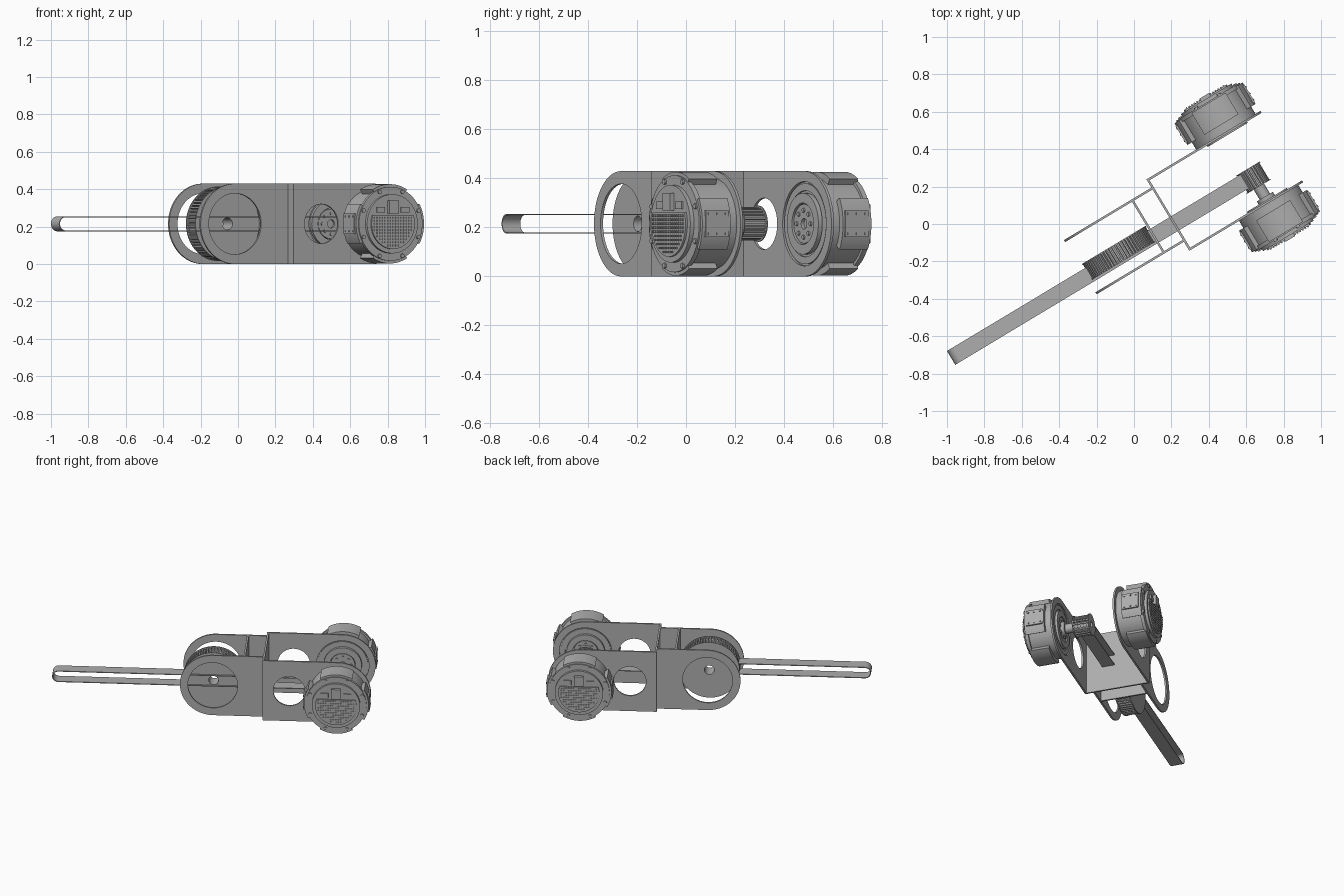
import bpy, bmesh, math
from mathutils import Matrix, Vector

if "Cube" in bpy.data.objects:
    bpy.data.objects.remove(bpy.data.objects["Cube"])

TURN = Matrix.Rotation(math.radians(31), 4, 'Z')   # the arm lies diagonally
MID = 0.215          # height of every axle, and the plate end radius
ELBOW, WRIST = 0.675, -0.15   # axle positions along the arm
T = 0.012            # sheet thickness

grey = bpy.data.materials.new("metal grey")
grey.use_nodes = True
COLOUR = (0.42, 0.42, 0.42, 1)
grey.diffuse_color = COLOUR
grey.node_tree.nodes["Principled BSDF"].inputs["Base Color"].default_value = COLOUR


def add(name, mesh):
    mesh.transform(TURN)
    mesh.materials.clear()
    mesh.materials.append(grey)
    obj = bpy.data.objects.new(name, mesh)
    bpy.context.collection.objects.link(obj)
    bpy.ops.object.select_all(action='DESELECT')
    obj.select_set(True)
    bpy.context.view_layer.objects.active = obj
    bpy.ops.object.shade_smooth_by_angle(angle=math.radians(30))
    return obj


def arc(cx, r, start, end, n=32):
    angles = [math.radians(start + (end - start) * i / n) for i in range(n + 1)]
    return [(cx + r * math.cos(a), MID + r * math.sin(a)) for a in angles]


def circle(cx, r, n=64):
    return arc(cx, r, 0, 360, n)[:-1]


def stadium(left, right, r):
    return arc(left, r, 90, 270) + arc(right, r, -90, 90)


def gear(cx, r, depth, teeth):
    points = []
    for i in range(teeth):
        for part, radius in ((0, r), (0.5, r), (0.55, r - depth), (0.95, r - depth)):
            a = math.tau * (i + part) / teeth
            points.append((cx + radius * math.cos(a), MID + radius * math.sin(a)))
    return points


def plate(name, loops, v0, v1):
    """Upright sheet between two depths; the first loop is the rim, the rest are holes."""
    curve = bpy.data.curves.new(name, 'CURVE')
    curve.dimensions = '2D'
    curve.fill_mode = 'BOTH'
    curve.extrude = abs(v1 - v0) / 2
    for loop in loops:
        spline = curve.splines.new('POLY')
        spline.points.add(len(loop) - 1)
        for point, (x, z) in zip(spline.points, loop):
            point.co = (x, z, 0, 1)
        spline.use_cyclic_u = True
    temp = bpy.data.objects.new(name + " outline", curve)
    bpy.context.collection.objects.link(temp)
    graph = bpy.context.evaluated_depsgraph_get()
    mesh = bpy.data.meshes.new_from_object(temp.evaluated_get(graph))
    bpy.data.objects.remove(temp)
    bm = bmesh.new()
    bm.from_mesh(mesh)
    bmesh.ops.remove_doubles(bm, verts=bm.verts, dist=0.00001)
    bmesh.ops.recalc_face_normals(bm, faces=bm.faces)
    bm.to_mesh(mesh)
    bm.free()
    mesh.transform(Matrix.Translation((0, (v0 + v1) / 2, 0)) @ Matrix.Rotation(math.pi / 2, 4, 'X'))
    return add(name, mesh)


def boxes(name, items):
    """One object made of blocks, each given by centre and size."""
    bm = bmesh.new()
    for centre, size in items:
        bmesh.ops.create_cube(bm, size=1, matrix=Matrix.Translation(centre) @ Matrix.Diagonal((*size, 1)))
    mesh = bpy.data.meshes.new(name)
    bm.to_mesh(mesh)
    bm.free()
    return add(name, mesh)


def span(name, u0, u1, v0, v1):
    boxes(name, [(((u0 + u1) / 2, (v0 + v1) / 2, MID), (u1 - u0, v1 - v0, 2 * MID))])


# Motor-side yoke: two round-ended arms joined by a web
JOINT, FRONT, BACK = 0.18, -0.275, 0.17
motor_arm = [(JOINT, 2 * MID), (JOINT, 0)] + arc(ELBOW, MID, -90, 90)
for side, v in (("front", FRONT), ("back", BACK - T)):
    plate(side + "_motor_arm", [motor_arm, circle(0.355, 0.105), circle(ELBOW, 0.172)], v, v + T)
span("motor_yoke_web", JOINT, JOINT + T, FRONT, BACK)

# Wrist-side yoke, facing the other way
wrist_arm = arc(WRIST, MID, 90, 270) + [(JOINT, 0), (JOINT, 2 * MID)]
for side, v in (("front", -0.219), ("back", 0.107)):
    plate(side + "_wrist_arm", [wrist_arm, circle(WRIST, 0.163)], v, v + T)
span("wrist_yoke_web", 0.052, 0.052 + T, -0.219, 0.119)

# Large toothed pulley with thin flanges and a bore
bore = circle(WRIST, 0.032, 32)
plate("large_pulley", [gear(WRIST, 0.196, 0.012, 64), bore], -0.134, -0.046)
for side, v in (("front", -0.140), ("back", -0.046)):
    plate(side + "_large_flange", [circle(WRIST, 0.199), bore], v, v + 0.006)

# Small toothed pulley on the front motor
plate("small_pulley", [gear(ELBOW, 0.068, 0.009, 22), circle(ELBOW, 0.02, 24)], -0.168, -0.065)
for side, v in (("front", -0.173), ("back", -0.065)):
    plate(side + "_small_flange", [circle(ELBOW, 0.074), circle(ELBOW, 0.02, 24)], v, v + 0.005)

# Long belt loop
plate("belt", [stadium(-1.167, ELBOW, 0.04), stadium(-1.167, ELBOW, 0.035)], -0.153, -0.067)


def motor(side, base, out):
    """Motor fixed to a plate at depth base, pointing outwards along out."""
    def layer(part, loops, d0, d1):
        plate(side + "_motor_" + part, loops, base + out * d0, base + out * d1)

    # Stepped housing
    layer("body", [circle(ELBOW, 0.185)], 0, 0.18)
    layer("lid", [circle(ELBOW, 0.198)], 0.165, 0.187)
    layer("cap", [circle(ELBOW, 0.158)], 0.187, 0.205)

    # Raised pads around the housing
    for i in range(4):
        middle = 90 * i
        pad = arc(ELBOW, 0.212, middle - 30, middle + 30, 20) + arc(ELBOW, 0.18, middle + 30, middle - 30, 20)
        layer("pad_%d" % i, [pad], 0.045, 0.18)

    # Lid screws and narrow ribs
    for i in range(8):
        a = math.radians(22.5 + 45 * i)
        centre = ELBOW + 0.185 * math.cos(a)
        shift = 0.185 * math.sin(a)
        screw = [(x, z + shift) for x, z in circle(centre, 0.011, 12)]
        layer("screw_%d" % i, [screw], 0.12, 0.195)

    # Grille panel with its grid of studs, and a connector above it
    layer("grille", [arc(ELBOW, 0.135, 160, 380, 40)], 0.205, 0.214)
    y = base + out * 0.216
    studs = []
    for i in range(-7, 8):
        for j in range(-7, 3):
            if math.hypot(i, j) < 7.4:
                studs.append(((ELBOW + i * 0.0165, y, MID + j * 0.0165), (0.009, 0.008, 0.009)))
    boxes(side + "_motor_studs", studs)
    boxes(side + "_motor_connector", [
        ((ELBOW, base + out * 0.212, MID + 0.09), (0.06, 0.024, 0.07)),
        ((ELBOW - 0.075, base + out * 0.207, MID + 0.075), (0.05, 0.012, 0.03)),
        ((ELBOW + 0.075, base + out * 0.207, MID + 0.075), (0.05, 0.012, 0.03))])

    # Side panels with six screws each
    for name, way in (("left", 1), ("right", -1)):
        u = ELBOW + way * 0.208
        parts = [((u, base + out * 0.11, MID), (0.014, 0.11, 0.11))]
        for k in (-1, 0, 1):
            for z in (-0.04, 0.04):
                parts.append(((u + way * 0.007, base + out * (0.11 + 0.04 * k), MID + z), (0.008, 0.01, 0.01)))
        boxes(side + "_motor_" + name + "_panel", parts)

    # Output face seen through the plate opening
    layer("face_ring", [circle(ELBOW, 0.165), circle(ELBOW, 0.135)], -0.008, 0.002)
    layer("output_disc", [circle(ELBOW, 0.125), circle(ELBOW, 0.085)], -0.02, 0.002)
    layer("output_hub", [circle(ELBOW, 0.08), circle(ELBOW, 0.022, 24)], -0.014, 0.002)
    for i in range(8):
        a = math.tau * i / 8
        shift = 0.055 * math.sin(a)
        bolt = [(x, z + shift) for x, z in circle(ELBOW + 0.055 * math.cos(a), 0.009, 12)]
        layer("hub_bolt_%d" % i, [bolt], -0.02, -0.01)


motor("front", FRONT, -1)
motor("back", BACK, 1)

# Drive shaft between the front motor and the small pulley
plate("drive_shaft", [circle(ELBOW, 0.032, 32)], -0.285, -0.16)
plate("shaft_collar", [circle(ELBOW, 0.05, 32)], -0.275, -0.235)
